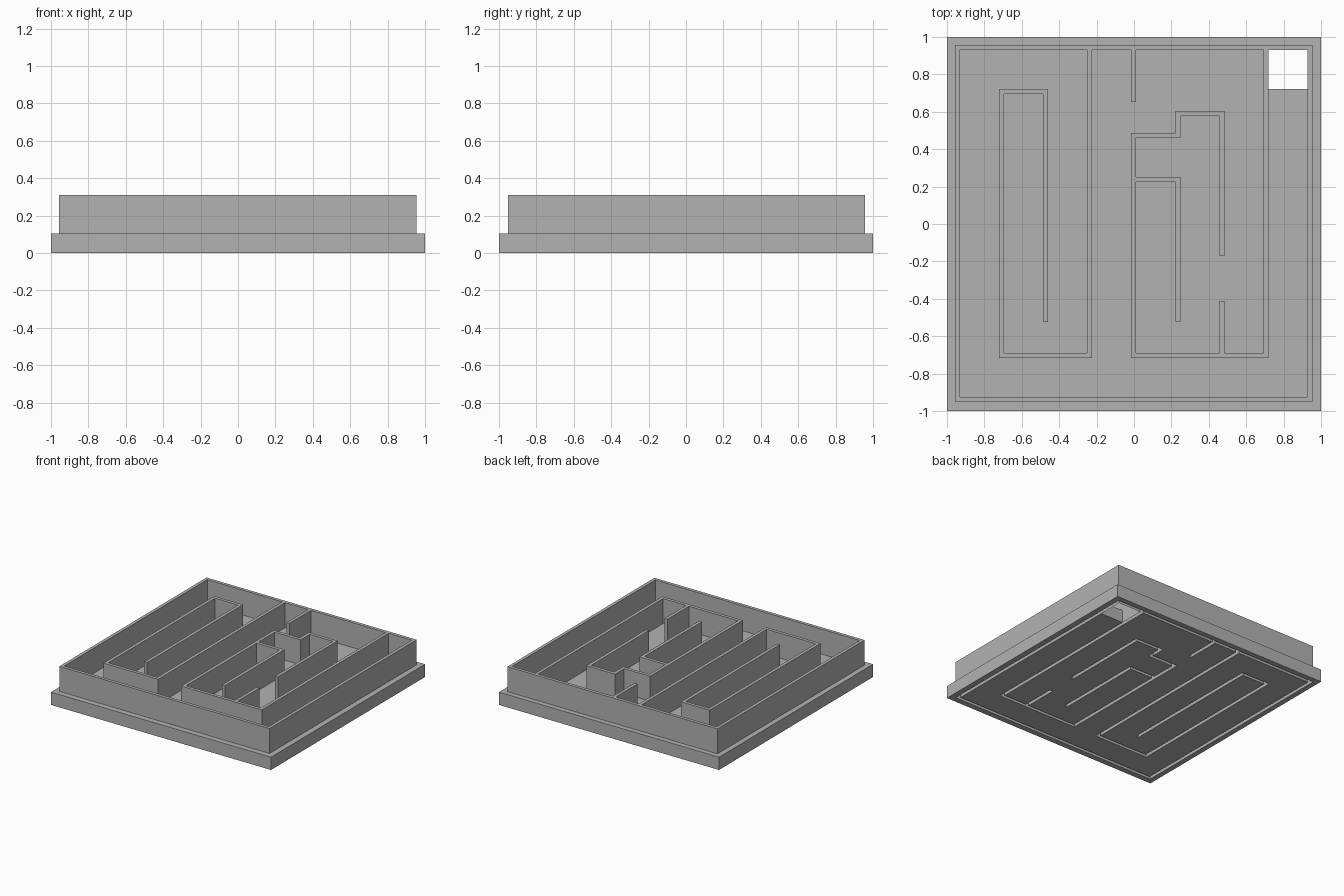
import bpy
import bmesh

cube = bpy.data.objects.get("Cube")
if cube:
    bpy.data.objects.remove(cube, do_unlink=True)

PITCH = 0.2355      # maze grid spacing
HALF = 0.0133       # half wall thickness
FLOOR, TOP = 0.105, 0.31


def gx(k):
    return -0.9435 + PITCH * k


def gy(k):
    return -0.9395 + PITCH * k


# Wall centrelines in maze grid units
PATHS = [
    [(0, 0), (8, 0), (8, 8), (0, 8), (0, 0)],
    [(2, 1.82), (2, 7), (1, 7), (1, 1), (3, 1), (3, 8)],
    [(4, 8), (4, 6.81)],
    [(6, 3.32), (6, 6.5), (5, 6.5), (5, 6), (4, 6), (4, 1), (7, 1), (7, 8)],
    [(4, 5), (5, 5), (5, 1.82)],
    [(6, 1), (6, 2.19)],
]

# Each straight run becomes a plan rectangle
rects = []
for path in PATHS:
    for (ax, ay), (bx, by) in zip(path, path[1:]):
        rects.append((gx(min(ax, bx)) - HALF, gy(min(ay, by)) - HALF,
                      gx(max(ax, bx)) + HALF, gy(max(ay, by)) + HALF))
hole = (gx(7) + HALF, gy(7) + HALF, gx(8) - HALF, gy(8) - HALF)


def cuts(a, b):
    values = {round(r[i], 4) for r in rects + [hole] for i in (a, b)}
    return sorted(values | {-1.0, 1.0})


xs, ys = cuts(0, 2), cuts(1, 3)


def inside(r, x, y):
    return r[0] < x < r[2] and r[1] < y < r[3]


def kind(i, j):
    """What stands on a plan cell."""
    if not (0 <= i < len(xs) - 1 and 0 <= j < len(ys) - 1):
        return "outside"
    x, y = (xs[i] + xs[i + 1]) / 2, (ys[j] + ys[j + 1]) / 2
    if any(inside(r, x, y) for r in rects):
        return "wall"
    return "hole" if inside(hole, x, y) else "floor"


def build(name, wanted, top, bottom_of, closed, material):
    """Raise all cells of one kind, with sides facing other kinds."""
    bm = bmesh.new()

    def quad(points):
        bm.faces.new([bm.verts.new(p) for p in points])

    for i in range(len(xs) - 1):
        for j in range(len(ys) - 1):
            if kind(i, j) != wanted:
                continue
            c = [(xs[i], ys[j]), (xs[i + 1], ys[j]),
                 (xs[i + 1], ys[j + 1]), (xs[i], ys[j + 1])]
            quad([(x, y, top) for x, y in c])
            if closed:
                quad([(x, y, 0) for x, y in reversed(c)])
            around = [(i, j - 1), (i + 1, j), (i, j + 1), (i - 1, j)]
            for n, cell in enumerate(around):
                other = kind(*cell)
                if other != wanted:
                    a, b, z = c[n], c[(n + 1) % 4], bottom_of(other)
                    quad([(*a, z), (*b, z), (*b, top), (*a, top)])
    bmesh.ops.remove_doubles(bm, verts=bm.verts[:], dist=0.0002)
    bmesh.ops.dissolve_limit(bm, angle_limit=0.01,
                             verts=bm.verts[:], edges=bm.edges[:])
    mesh = bpy.data.meshes.new(name)
    bm.to_mesh(mesh)
    bm.free()
    mesh.materials.append(material)
    obj = bpy.data.objects.new(name, mesh)
    bpy.context.collection.objects.link(obj)


GREY = (0.45, 0.45, 0.45, 1)
grey = bpy.data.materials.new("plain grey")
grey.use_nodes = True
grey.diffuse_color = GREY
grey.node_tree.nodes["Principled BSDF"].inputs["Base Color"].default_value = GREY

# Slotted floor plate with the exit hole
build("floor_plate", "floor", FLOOR, lambda other: 0, True, grey)
# Hollow walls, open below, reaching down to the underside beside the hole
build("maze_walls", "wall", TOP,
      lambda other: 0 if other == "hole" else FLOOR, False, grey)
